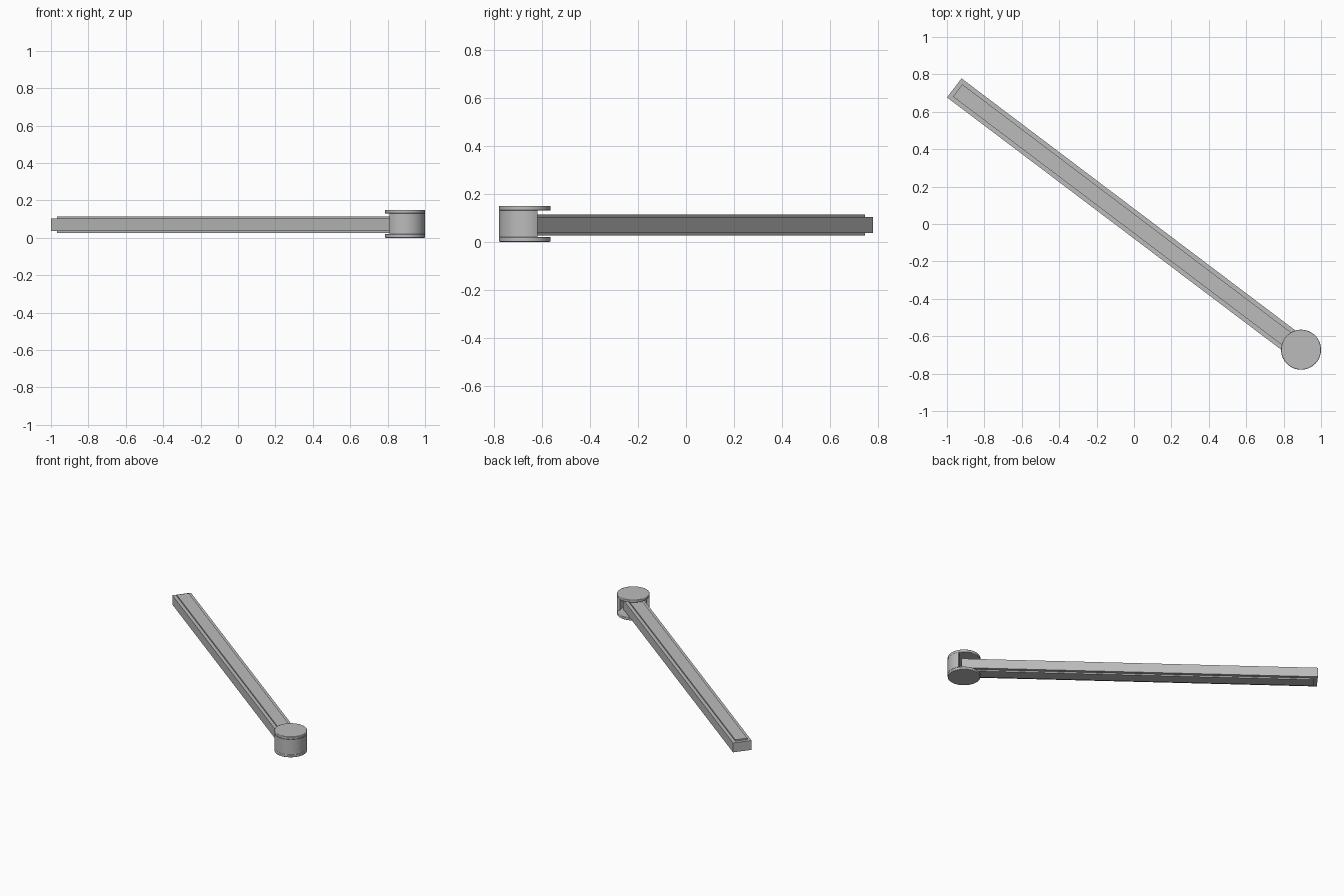
import bpy, bmesh
from math import radians, cos, sin
from mathutils import Vector, Matrix

cube = bpy.data.objects.get("Cube")
if cube:
    bpy.data.objects.remove(cube)

PIVOT = Vector((0.893, -0.672, 0))   # hinge axis
ARM_ANGLE = radians(142.95)          # direction the arm points
RADIUS, HEIGHT, PLATE = 0.107, 0.15, 0.02
ARM_WIDTH, ARM_Z0, ARM_Z1 = 0.128, 0.036, 0.104
ARM_START, ARM_END = -0.02, 2.323    # along the arm, from the pivot

grey = bpy.data.materials.new("satin_grey")
grey.use_nodes = True
grey.diffuse_color = (0.5, 0.5, 0.5, 1)
grey.node_tree.nodes["Principled BSDF"].inputs["Base Color"].default_value = (0.5, 0.5, 0.5, 1)


def add_object(name, bm, angle=0.0):
    bmesh.ops.recalc_face_normals(bm, faces=bm.faces)
    mesh = bpy.data.meshes.new(name)
    bm.to_mesh(mesh)
    bm.free()
    mesh.materials.append(grey)
    obj = bpy.data.objects.new(name, mesh)
    obj.location = PIVOT
    obj.rotation_euler.z = angle
    bpy.context.collection.objects.link(obj)
    bpy.ops.object.select_all(action='DESELECT')
    obj.select_set(True)
    bpy.context.view_layer.objects.active = obj
    bpy.ops.object.shade_smooth_by_angle(angle=radians(30))
    return obj


def arc(radius, start, end, steps):
    span = radians(end - start)
    return [(radius * cos(radians(start) + span * i / steps),
             radius * sin(radians(start) + span * i / steps)) for i in range(steps + 1)]


def extrude_profile(points, z0, z1):
    bm = bmesh.new()
    face = bm.faces.new([bm.verts.new((x, y, z0)) for x, y in points])
    result = bmesh.ops.extrude_face_region(bm, geom=[face])
    verts = [v for v in result["geom"] if isinstance(v, bmesh.types.BMVert)]
    bmesh.ops.translate(bm, vec=(0, 0, z1 - z0), verts=verts)
    return bm


# Round plates above and below the hinge gap
for name, z in (("hinge_bottom_plate", 0), ("hinge_top_plate", HEIGHT - PLATE)):
    plate = add_object(name, extrude_profile(arc(RADIUS, 0, 360, 64)[:-1], z, z + PLATE))
    bevel = plate.modifiers.new("soft_rim", 'BEVEL')
    bevel.width = 0.003
    bevel.segments = 2

# Curved wall joining the plates, open towards the arm
outer = arc(RADIUS, 219, 390, 36)
inner = arc(RADIUS - PLATE, 219, 390, 36)
add_object("hinge_wall", extrude_profile(outer + inner[::-1], PLATE, HEIGHT - PLATE))

# Long arm with a shallow recess in its top and bottom faces
bm = bmesh.new()
centre = ((ARM_START + ARM_END) / 2, 0, (ARM_Z0 + ARM_Z1) / 2)
size = (ARM_END - ARM_START, ARM_WIDTH, ARM_Z1 - ARM_Z0)
bmesh.ops.create_cube(bm, size=1, matrix=Matrix.Translation(centre) @ Matrix.Diagonal((*size, 1)))
for face in [f for f in bm.faces if abs(f.normal.z) > 0.5]:
    bmesh.ops.inset_region(bm, faces=[face], thickness=0.032)
    floor = bmesh.ops.extrude_face_region(bm, geom=[face])
    verts = [v for v in floor["geom"] if isinstance(v, bmesh.types.BMVert)]
    bmesh.ops.translate(bm, vec=-0.01 * face.normal, verts=verts)
    bm.faces.remove(face) if face.is_valid else None
add_object("arm", bm, ARM_ANGLE)
